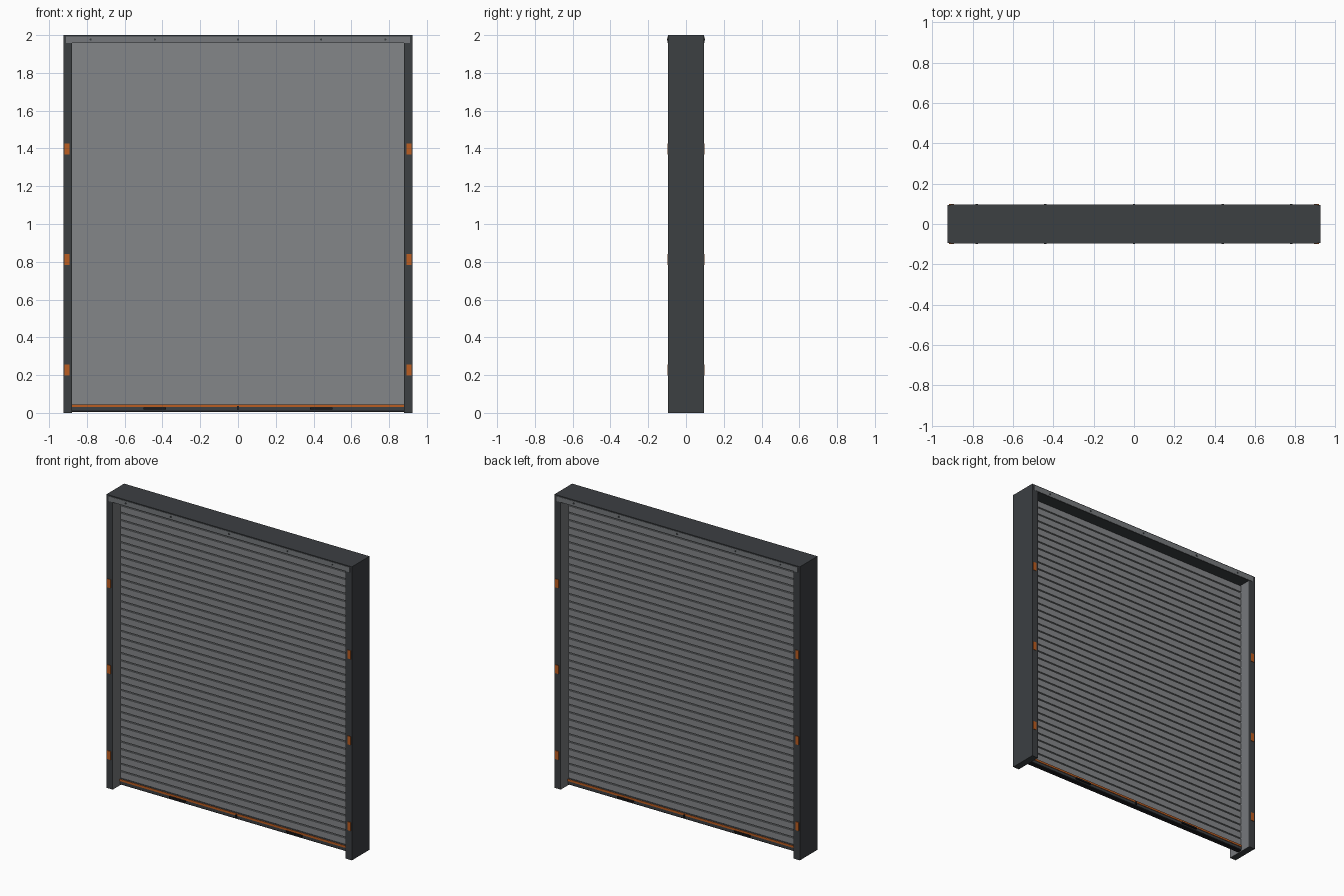
import bpy, bmesh, math
from mathutils import Matrix

if "Cube" in bpy.data.objects:
    bpy.data.objects.remove(bpy.data.objects["Cube"])


def material(name, r, g, b):
    m = bpy.data.materials.new(name)
    m.diffuse_color = (r, g, b, 1)
    m.use_nodes = True
    m.node_tree.nodes["Principled BSDF"].inputs["Base Color"].default_value = m.diffuse_color
    return m


DARK = material("dark_steel", 0.045, 0.05, 0.055)
SLAT = material("slat_grey", 0.23, 0.24, 0.25)
TRIM = material("trim_grey", 0.18, 0.19, 0.20)
ORANGE = material("orange_paint", 0.50, 0.11, 0.015)
BLACK = material("rubber", 0.012, 0.012, 0.014)


def finish(name, bm, mat):
    me = bpy.data.meshes.new(name)
    bm.to_mesh(me)
    bm.free()
    me.materials.append(mat)
    ob = bpy.data.objects.new(name, me)
    bpy.context.collection.objects.link(ob)
    return ob


def boxes(name, spans, mat):
    """One object from (x0, x1, y0, y1, z0, z1) boxes."""
    bm = bmesh.new()
    for x0, x1, y0, y1, z0, z1 in spans:
        bmesh.ops.create_cube(bm, size=1, matrix=Matrix.Translation(
            ((x0 + x1) / 2, (y0 + y1) / 2, (z0 + z1) / 2))
            @ Matrix.Diagonal((x1 - x0, y1 - y0, z1 - z0, 1)))
    return finish(name, bm, mat)


W, D, IN = 0.925, 0.095, 0.878     # half width, half depth, half opening
TOP = 1.957                        # underside of the header

# Frame
for side, s in (("left", -1), ("right", 1)):
    a, b = sorted((s * (IN + 0.002), s * W))
    boxes(side + "_jamb", [(a, b, -D, D, 0, TOP)], DARK)
    a, b = sorted((s * IN, s * (IN + 0.002)))
    boxes(side + "_guide_lining", [(a, b, -D, D, 0, TOP)], TRIM)
boxes("header", [(-W, W, -D, D, TOP, 2)], DARK)

# Curtain: slats standing proud of a thin recessed web
Z0, N = 0.045, 38
P = (TOP - Z0) / N
boxes("curtain_web", [(-IN, IN, -0.005, 0.005, Z0, TOP)], SLAT)
boxes("curtain_slats", [(-IN, IN, -0.012, 0.012, Z0 + i * P + 0.004, Z0 + (i + 1) * P - 0.004)
                        for i in range(N)], SLAT)

# Bottom bar with seal
boxes("bottom_bar", [(-IN, IN, -0.018, 0.018, 0.012, Z0)], DARK)
boxes("bottom_seal", [(-IN, IN, -0.014, 0.014, 0.005, 0.012)], BLACK)

# Details repeated on front and back
for face, f in (("front", -1), ("back", 1)):
    def layer(y0, y1):
        return tuple(sorted((f * y0, f * y1)))

    boxes(face + "_header_plate",
          [(-0.91, 0.91, *layer(D, D + 0.002), TOP + 0.002, 1.993)], TRIM)
    boxes(face + "_warning_strip",
          [(-IN, IN, *layer(0.018, 0.021), 0.03, 0.044)], ORANGE)
    boxes(face + "_lift_handles",
          [(x - 0.06, x + 0.06, *layer(0.018, 0.028), 0.019, 0.029)
           for x in (-0.44, 0.44)], BLACK)
    boxes(face + "_lock", [(-0.006, 0.006, *layer(0.018, 0.025), 0.014, 0.037)], BLACK)
    boxes(face + "_jamb_markers",
          [(s * 0.905 - 0.0125, s * 0.905 + 0.0125, *layer(D, D + 0.003), z - 0.029, z + 0.029)
           for s in (-1, 1) for z in (0.228, 0.813, 1.398)], ORANGE)

    bm = bmesh.new()
    for x in (-0.78, -0.44, 0, 0.44, 0.78):
        bmesh.ops.create_cone(bm, cap_ends=True, segments=8, radius1=0.006, radius2=0.006,
                              depth=0.004, matrix=Matrix.Translation((x, f * (D + 0.003), 1.977))
                              @ Matrix.Rotation(math.pi / 2, 4, 'X'))
    finish(face + "_header_bolts", bm, DARK)
